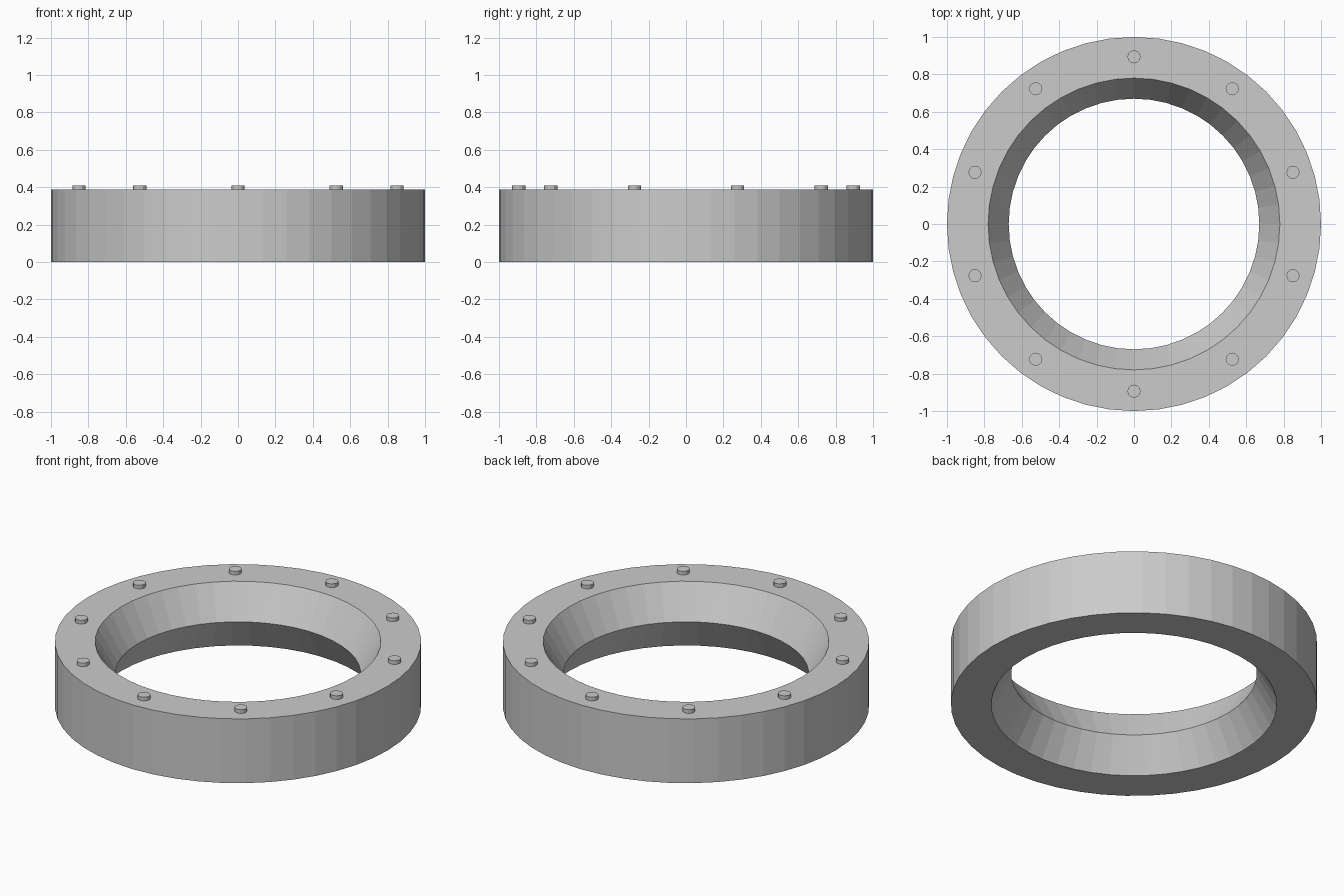
import bpy, bmesh
from math import cos, sin, pi

if "Cube" in bpy.data.objects:
    bpy.data.objects.remove(bpy.data.objects["Cube"])

SIDES = 48
HEIGHT = 0.387
BOLTS = 10
BOLT_CIRCLE = 0.894

# Ring body: four-corner profile with a waisted bore, swept around z
profile = [(1.0, 0.0), (1.0, HEIGHT), (0.78, HEIGHT), (0.67, HEIGHT / 2), (0.78, 0.0)]
bm = bmesh.new()
loops = []
for i in range(SIDES):
    a = 2 * pi * i / SIDES
    loops.append([bm.verts.new((r * cos(a), r * sin(a), z)) for r, z in profile])
for i in range(SIDES):
    cur, nxt = loops[i], loops[(i + 1) % SIDES]
    for j in range(len(profile)):
        k = (j + 1) % len(profile)
        bm.faces.new((cur[j], nxt[j], nxt[k], cur[k]))
bmesh.ops.recalc_face_normals(bm, faces=bm.faces)
mesh = bpy.data.meshes.new("ring_body")
bm.to_mesh(mesh)
bm.free()
bpy.context.collection.objects.link(bpy.data.objects.new("ring_body", mesh))

# Bolt heads, evenly spaced on the top face
for i in range(BOLTS):
    a = pi / 2 + 2 * pi * i / BOLTS
    bpy.ops.mesh.primitive_cylinder_add(
        vertices=12, radius=0.035, depth=0.04,
        location=(BOLT_CIRCLE * cos(a), BOLT_CIRCLE * sin(a), HEIGHT + 0.002))
    bpy.context.object.name = f"bolt_head_{i + 1}"
